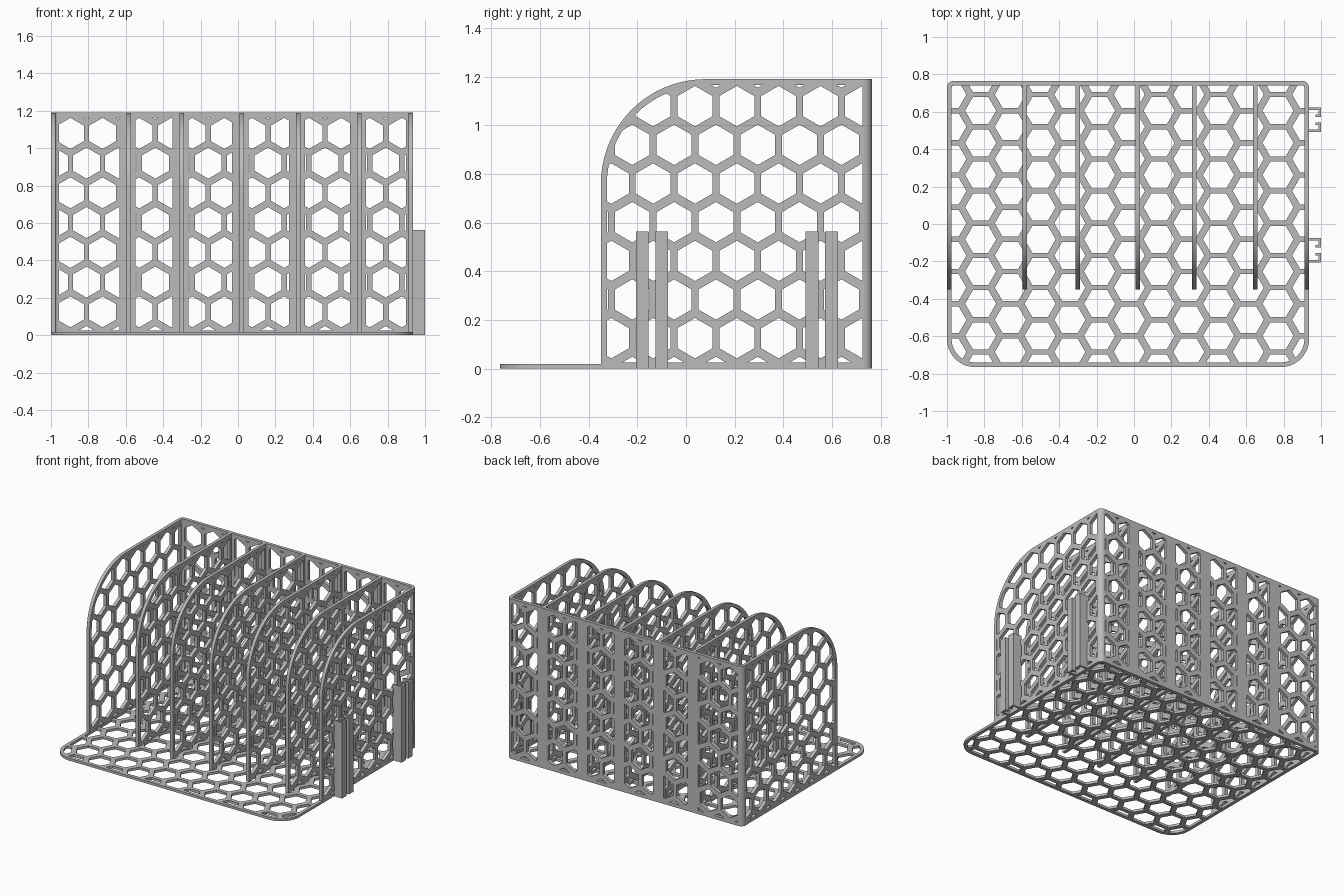
import bpy, bmesh, math
from mathutils import Matrix, Vector

cube = bpy.data.objects.get("Cube")
if cube:
    bpy.data.objects.remove(cube, do_unlink=True)

GREY = (0.5, 0.5, 0.5, 1)
mat = bpy.data.materials.new("light grey plastic")
mat.use_nodes = True
mat.diffuse_color = GREY
mat.node_tree.nodes["Principled BSDF"].inputs["Base Color"].default_value = GREY

LEFT, RIGHT, BACK, FRONT = -1.0, 0.936, 0.765, -0.765
HEIGHT, THICK, RIM = 1.19, 0.024, 0.025
PANEL_FRONT, ARC, CORNER = -0.35, 0.43, 0.035
PITCH, ROW, CELL = 0.172, 0.159, 0.083
HEX_Z = 0.92                       # height of one row of cells in every upright plate

# Local plate axes (u, v, thickness) to world axes
FLAT = Matrix.Identity(4)
SIDE = Matrix(((0, 0, 1, 0), (1, 0, 0, 0), (0, 1, 0, 0), (0, 0, 0, 1)))
WALL = Matrix(((1, 0, 0, 0), (0, 0, -1, 0), (0, 1, 0, 0), (0, 0, 0, 1)))


def rounded_rect(u0, v0, u1, v1, radii, steps=14):
    """Counter-clockwise outline; radii run from lower left round to upper left."""
    corners = ((u0, v0, 1, 1), (u1, v0, -1, 1), (u1, v1, -1, -1), (u0, v1, 1, -1))
    points = []
    for i, ((u, v, su, sv), r) in enumerate(zip(corners, radii)):
        if r <= 0:
            points.append(Vector((u, v)))
            continue
        for k in range(steps + 1):
            a = math.pi + (i + k / steps) * math.pi / 2
            points.append(Vector((u + su * r + r * math.cos(a), v + sv * r + r * math.sin(a))))
    return points


def clip(poly, window):
    """Keep the part of a polygon inside a convex window."""
    for a, b in zip(window, window[1:] + window[:1]):
        edge = b - a
        result = []
        for p, q in zip(poly, poly[1:] + poly[:1]):
            dp, dq = edge.cross(p - a), edge.cross(q - a)
            if dp >= 0:
                result.append(p)
            if dp * dq < 0:
                result.append(p.lerp(q, dp / (dp - dq)))
        poly = result
        if len(poly) < 3:
            return []
    clean = [p for i, p in enumerate(poly) if (p - poly[i - 1]).length > 0.0005]
    area = sum(p.cross(q) for p, q in zip(clean, clean[1:] + clean[:1])) / 2
    return clean if area > 0.00008 else []


def honeycomb(window, u, v, turned=False):
    """Cells around a seed centre, clipped to the window."""
    cells = []
    for row in range(-16, 17):
        for col in range(-16, 17):
            du, dv = PITCH * (col + 0.5 * (row % 2)), ROW * row
            if turned:
                du, dv = dv, du
            start = 0 if turned else math.pi / 6
            cell = [Vector((u + du + CELL * math.cos(start + k * math.pi / 3),
                            v + dv + CELL * math.sin(start + k * math.pi / 3))) for k in range(6)]
            cell = clip(cell, window)
            if cell:
                cells.append(cell)
    return cells


def plate(name, outline, holes, axes, thickness, offset):
    """Filled outline with holes, extruded between offset and offset + thickness."""
    curve = bpy.data.curves.new(name, 'CURVE')
    curve.dimensions = '2D'
    curve.fill_mode = 'BOTH'
    curve.extrude = thickness / 2
    for loop in [outline] + holes:
        spline = curve.splines.new('POLY')
        spline.points.add(len(loop) - 1)
        for point, p in zip(spline.points, loop):
            point.co = (p.x, p.y, 0, 1)
        spline.use_cyclic_u = True
    helper = bpy.data.objects.new(name + " helper", curve)
    mesh = bpy.data.meshes.new_from_object(helper)
    bpy.data.objects.remove(helper)
    bpy.data.curves.remove(curve)
    bm = bmesh.new()
    bm.from_mesh(mesh)
    bmesh.ops.remove_doubles(bm, verts=bm.verts, dist=0.0001)
    bm.transform(axes @ Matrix.Translation((0, 0, offset + thickness / 2)))
    bmesh.ops.recalc_face_normals(bm, faces=bm.faces)
    bm.to_mesh(mesh)
    bm.free()
    mesh.name = name
    mesh.materials.clear()
    mesh.materials.append(mat)
    obj = bpy.data.objects.new(name, mesh)
    bpy.context.collection.objects.link(obj)
    bpy.ops.object.select_all(action='DESELECT')
    obj.select_set(True)
    bpy.context.view_layer.objects.active = obj
    bpy.ops.object.shade_smooth_by_angle(angle=math.radians(30))
    return obj


# Base plate with rounded front corners
base = rounded_rect(LEFT, FRONT, RIGHT, BACK, (0.15, 0.15, CORNER, CORNER))
inner = rounded_rect(LEFT + RIM, FRONT + RIM, RIGHT - RIM, BACK - RIM, (0.125, 0.125, 0.01, 0.01))
plate("base_plate", base, honeycomb(inner, -0.184, -0.082, True), FLAT, 0.018, 0)

# Upright panels: two outer sides and five dividers
dividers = [-0.584, -0.301, 0.019, 0.323, 0.648]
centres = [LEFT + THICK / 2] + dividers + [RIGHT - THICK / 2]
for i, x in enumerate(centres):
    outer = i in (0, len(centres) - 1)
    end = BACK - CORNER if outer else BACK - 0.01
    outline = rounded_rect(PANEL_FRONT, 0, end, HEIGHT, (0, 0, 0, ARC), 20)
    inner = rounded_rect(PANEL_FRONT + RIM, RIM, BACK - CORNER - 0.005, HEIGHT - RIM,
                         (0, 0, 0, ARC - RIM), 20)
    name = "side_panel" if outer else "divider"
    plate(f"{name}_{i}", outline, honeycomb(inner, 0.123, HEX_Z), SIDE, THICK, x - THICK / 2)

# Back wall: one field of cells per compartment, solid bands behind the dividers
holes = []
for i, (a, b) in enumerate(zip(centres, centres[1:])):
    left = a + (0.03 if i == 0 else 0.036)
    right = b - (0.025 if i == 5 else 0.05)
    field = rounded_rect(left, RIM, right, HEIGHT - RIM, (0, 0, 0, 0))
    seed = a + (0.178 if i == 0 else 0.142)
    holes += honeycomb(field, seed, HEX_Z)
wall = rounded_rect(LEFT + CORNER, 0, RIGHT - CORNER, HEIGHT, (0, 0, 0, 0))
plate("back_wall", wall, holes, WALL, THICK, -BACK)

# Rounded back corners
for name, x, side in (("right_corner", LEFT + CORNER, -1), ("left_corner", RIGHT - CORNER, 1)):
    arc = [Vector((side * math.sin(k * math.pi / 16), math.cos(k * math.pi / 16))) for k in range(9)]
    centre = Vector((x, BACK - CORNER))
    ring = [centre + p * CORNER for p in arc] + [centre + p * (CORNER - THICK) for p in reversed(arc)]
    plate(name, ring, [], FLAT, HEIGHT, 0)

# Slotted side clips: mirrored hooked arms
X0, X1, WIDE, WEB, LIP = RIGHT - 0.01, 1.0, 0.052, 0.014, 0.03
for place, y in (("front", -0.14), ("back", 0.558)):
    for side in (-1, 1):
        hook = [(X0, 0), (X1, 0), (X1, WIDE), (X1 - LIP, WIDE), (X1 - LIP, WIDE - WEB),
                (X1 - WEB, WIDE - WEB), (X1 - WEB, WEB), (X0, WEB)]
        points = [Vector((x, y + side * (0.066 - d))) for x, d in hook]
        label = "near" if side < 0 else "far"
        plate(f"{place}_clip_{label}_arm", points, [], FLAT, 0.563, 0)
